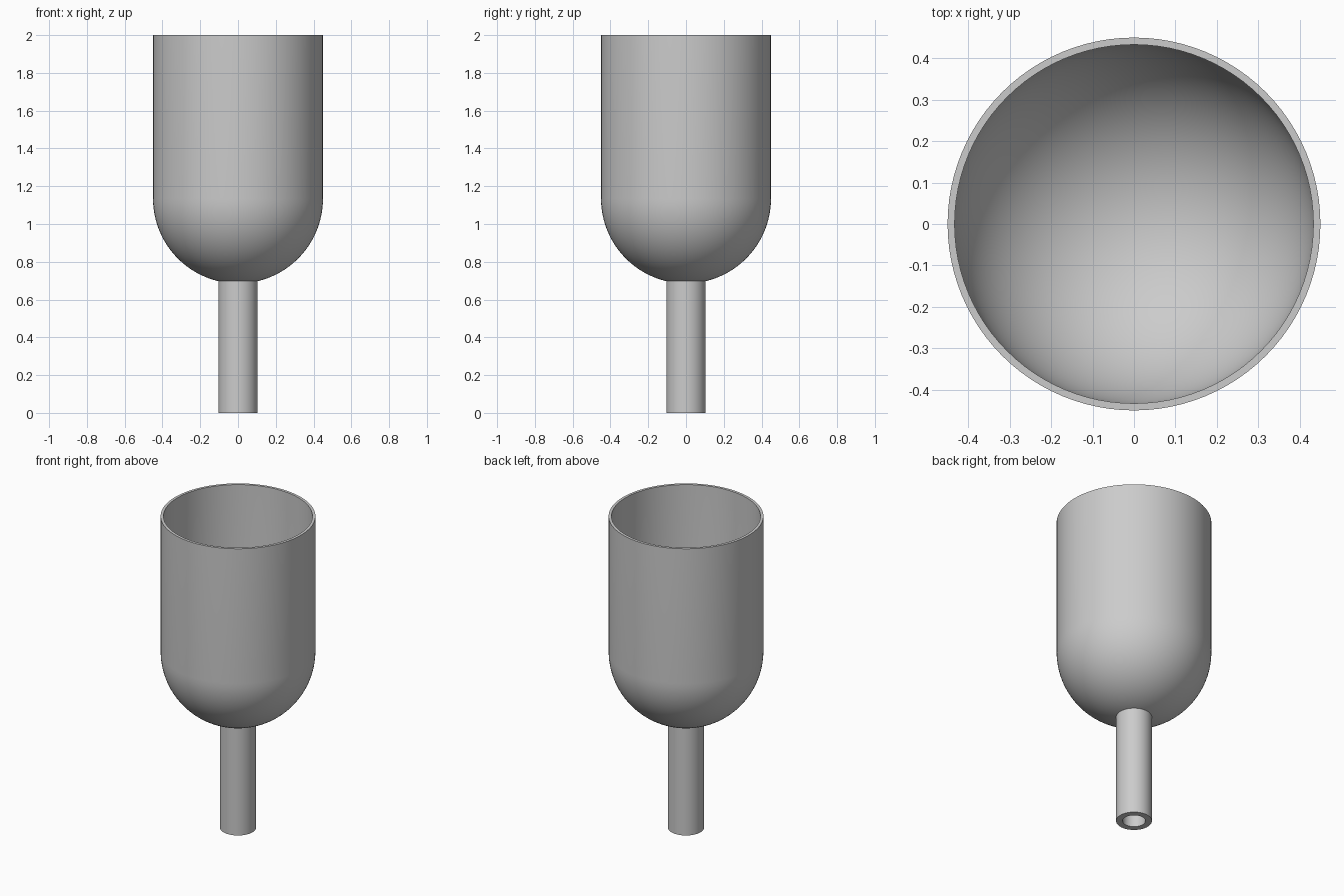
import bpy
import bmesh
from math import sin, cos, pi, radians

cube = bpy.data.objects.get("Cube")
if cube:
    bpy.data.objects.remove(cube, do_unlink=True)

SIDES = 96
R_OUT, R_IN = 0.45, 0.433      # cup wall
Z_JOIN, Z_TOP = 1.135, 2.0     # where the round base meets the straight wall
STEM_OUT, STEM_IN = 0.104, 0.066

grey = bpy.data.materials.new("plain grey")
grey.use_nodes = True
colour = (0.6, 0.6, 0.6, 1)
grey.diffuse_color = colour
grey.node_tree.nodes["Principled BSDF"].inputs["Base Color"].default_value = colour


def lathe(name, profile):
    """Revolve (radius, height) points around z."""
    bm = bmesh.new()
    verts = [bm.verts.new((r, 0, z)) for r, z in profile]
    edges = [bm.edges.new(pair) for pair in zip(verts, verts[1:])]
    bmesh.ops.spin(bm, geom=verts + edges, cent=(0, 0, 0), axis=(0, 0, 1),
                   angle=2 * pi, steps=SIDES)
    bmesh.ops.remove_doubles(bm, verts=bm.verts, dist=0.0001)
    bmesh.ops.recalc_face_normals(bm, faces=bm.faces)
    mesh = bpy.data.meshes.new(name)
    bm.to_mesh(mesh)
    bm.free()
    mesh.materials.append(grey)
    obj = bpy.data.objects.new(name, mesh)
    bpy.context.collection.objects.link(obj)
    bpy.ops.object.select_all(action="DESELECT")
    obj.select_set(True)
    bpy.context.view_layer.objects.active = obj
    bpy.ops.object.shade_smooth_by_angle(angle=radians(30))
    return obj


def bowl_arc(radius, steps=24):
    """Quarter circle from the bottom pole up to the straight wall."""
    angles = [pi / 2 * i / steps for i in range(steps + 1)]
    return [(radius * sin(a), Z_JOIN - radius * cos(a)) for a in angles]


# Thin-walled cup with a round base
lathe("cup", bowl_arc(R_OUT) + [(R_OUT, Z_TOP), (R_IN, Z_TOP)] + bowl_arc(R_IN)[::-1])

# Hollow stem, open at the foot and ending inside the cup's base
stem_top = Z_JOIN - (R_OUT ** 2 - STEM_OUT ** 2) ** 0.5
bore_top = Z_JOIN - (R_OUT ** 2 - STEM_IN ** 2) ** 0.5
lathe("stem", [(STEM_IN, bore_top), (STEM_IN, 0), (STEM_OUT, 0),
               (STEM_OUT, stem_top), (STEM_IN, bore_top)])
